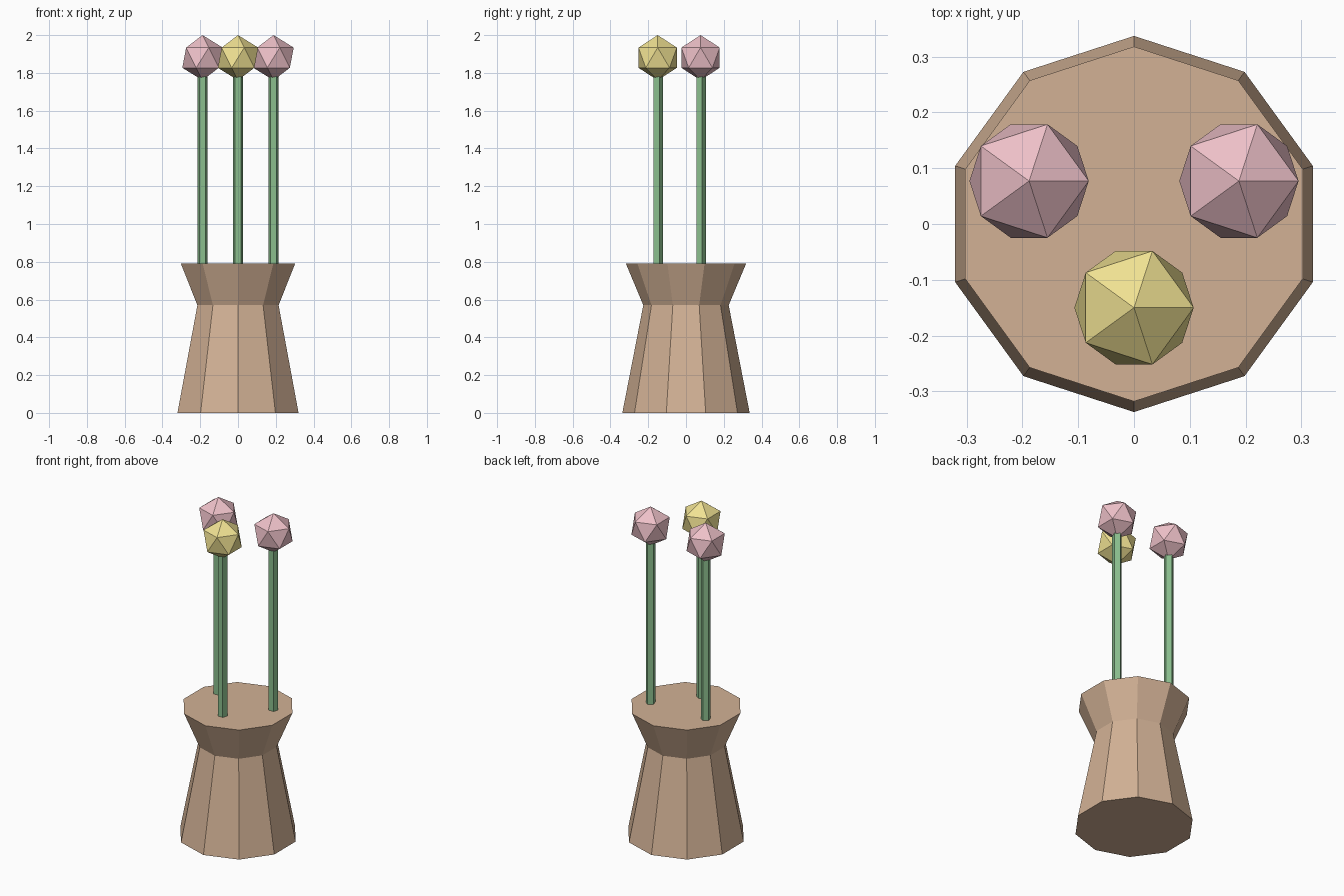
import bpy, bmesh
from math import sin, cos, pi

if "Cube" in bpy.data.objects:
    bpy.data.objects.remove(bpy.data.objects["Cube"])


def material(name, rgb):
    m = bpy.data.materials.new(name)
    m.diffuse_color = (*[c ** 2.2 for c in rgb], 1)
    m.use_nodes = True
    m.node_tree.nodes["Principled BSDF"].inputs["Base Color"].default_value = m.diffuse_color
    return m


def add(name, bm, mat):
    bmesh.ops.recalc_face_normals(bm, faces=bm.faces)
    mesh = bpy.data.meshes.new(name)
    bm.to_mesh(mesh)
    bm.free()
    mesh.materials.append(mat)
    ob = bpy.data.objects.new(name, mesh)
    bpy.context.collection.objects.link(ob)
    return ob


def lathe(name, profile, sides, mat, location=(0, 0, 0)):
    """Capped faceted solid from (radius, z) pairs, first corner towards +y."""
    bm = bmesh.new()
    angles = [pi / 2 + 2 * pi * i / sides for i in range(sides)]
    rings = [[bm.verts.new((r * cos(a), r * sin(a), z)) for a in angles]
             for r, z in profile]
    for low, high in zip(rings, rings[1:]):
        for i in range(sides):
            j = (i + 1) % sides
            bm.faces.new((low[i], low[j], high[j], high[i]))
    bm.faces.new(rings[0][::-1])
    bm.faces.new(rings[-1])
    add(name, bm, mat).location = location


clay = material("clay", (0.82, 0.69, 0.58))
green = material("green", (0.54, 0.74, 0.55))
pink = material("pink", (0.93, 0.75, 0.78))
yellow = material("yellow", (0.94, 0.88, 0.57))

# Ten-sided vase with narrow neck and flared rim
lathe("vase", [(0.337, 0), (0.226, 0.57), (0.318, 0.79)], 10, clay)

# Five-sided stems with icosahedron blossoms
R = 0.1195
for side, x, y, colour in (("left", -0.188, 0.077, pink),
                           ("right", 0.188, 0.077, pink),
                           ("front", 0, -0.15, yellow)):
    lathe(side + "_stem", [(0.028, 0.72), (0.028, 1.84)], 5, green, (x, y, 0))
    bm = bmesh.new()
    bmesh.ops.create_icosphere(bm, subdivisions=1, radius=R)
    add(side + "_blossom", bm, colour).location = (x, y, 2 - R)
